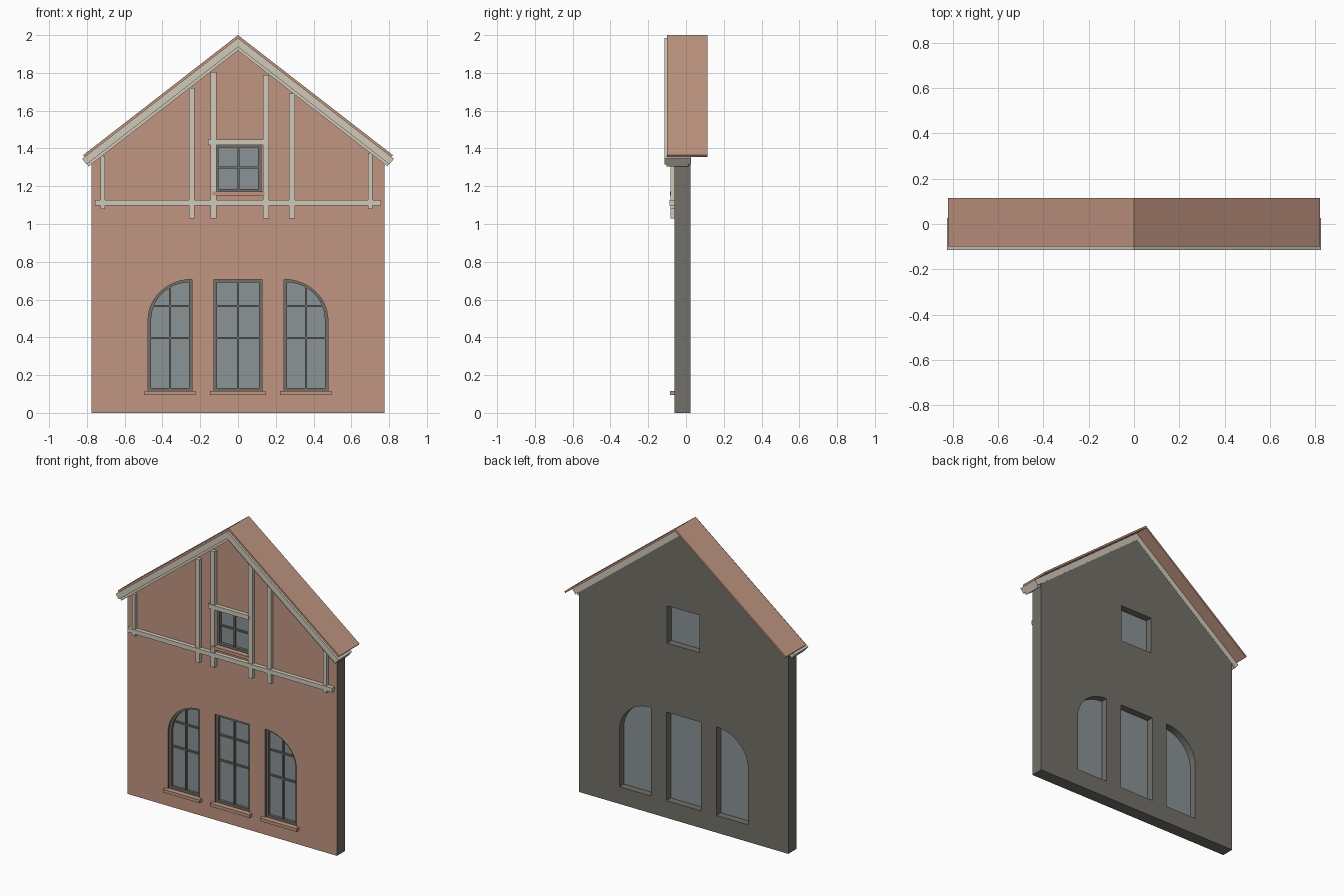
import bpy, bmesh, math
from mathutils import Matrix

cube = bpy.data.objects.get("Cube")
if cube:
    bpy.data.objects.remove(cube, do_unlink=True)


def material(name, rgb):
    m = bpy.data.materials.new(name)
    m.use_nodes = True
    m.diffuse_color = (*rgb, 1)
    m.node_tree.nodes["Principled BSDF"].inputs["Base Color"].default_value = (*rgb, 1)
    return m


SALMON = material("salmon_plaster", (0.53, 0.30, 0.22))
PALE = material("pale_timber", (0.64, 0.585, 0.49))
DARK = material("dark_grey", (0.17, 0.16, 0.14))
GLASS = material("blue_grey_glass", (0.255, 0.295, 0.307))


def plate(name, outlines, y0, y1, mat):
    """Extrude x-z outlines between two depths; inner outlines become holes."""
    curve = bpy.data.curves.new(name, "CURVE")
    curve.dimensions = "2D"
    curve.fill_mode = "BOTH"
    curve.extrude = (y1 - y0) / 2
    for pts in outlines:
        s = curve.splines.new("POLY")
        s.points.add(len(pts) - 1)
        for p, (x, z) in zip(s.points, pts):
            p.co = (x, z, 0, 1)
        s.use_cyclic_u = True
    temp = bpy.data.objects.new(name + "_outline", curve)
    bpy.context.collection.objects.link(temp)
    graph = bpy.context.evaluated_depsgraph_get()
    mesh = bpy.data.meshes.new_from_object(temp.evaluated_get(graph))
    bpy.data.objects.remove(temp, do_unlink=True)
    mesh.transform(Matrix.Translation((0, (y0 + y1) / 2, 0)) @ Matrix.Rotation(math.pi / 2, 4, "X"))
    bm = bmesh.new()
    bm.from_mesh(mesh)
    bmesh.ops.remove_doubles(bm, verts=bm.verts, dist=1e-5)
    bmesh.ops.recalc_face_normals(bm, faces=bm.faces)
    for f in bm.faces:
        f.smooth = False
        f.material_index = 0
    bm.to_mesh(mesh)
    bm.free()
    mesh.materials.clear()
    mesh.materials.append(mat)
    ob = bpy.data.objects.new(name, mesh)
    bpy.context.collection.objects.link(ob)
    return ob


def rect(x0, x1, z0, z1):
    return [(x0, z0), (x1, z0), (x1, z1), (x0, z1)]


def box(name, x0, x1, z0, z1, y0, y1, mat):
    return plate(name, [rect(x0, x1, z0, z1)], y0, y1, mat)


def opening(x0, x1, z0, z1, arch=0, inset=0):
    """Window outline; arch -1 or 1 rounds the top corner on that side."""
    x0, x1, z0, z1 = x0 + inset, x1 - inset, z0 + inset, z1 - inset
    if not arch:
        return rect(x0, x1, z0, z1)
    w, h, steps = x1 - x0, 0.215 - inset, 12
    pts = [(0, z0), (w, z0)]
    for i in range(steps + 1):
        a = math.pi / 2 * i / steps
        pts.append((w * math.cos(a), z1 - h + h * math.sin(a)))
    if arch > 0:
        return [(x0 + x, z) for x, z in pts]
    return [(x1 - x, z) for x, z in reversed(pts)]


# Window layout: x range, z range, arch side, heights of the crossbars
WINDOWS = {
    "left_window": ((0.243, 0.476, 0.115, 0.707, 1), (0.397, 0.566)),
    "middle_window": ((-0.128, 0.128, 0.115, 0.707, 0), (0.397, 0.566)),
    "right_window": ((-0.476, -0.243, 0.115, 0.707, -1), (0.397, 0.566)),
    "attic_window": ((-0.118, 0.122, 1.17, 1.42, 0), (1.3,)),
}

# Gable wall with holes; only its front is plastered
SLOPE = 0.775
HALF, APEX = 0.775, 1.937
eave = APEX - SLOPE * HALF
gable = [(-HALF, 0), (HALF, 0), (HALF, eave), (0, APEX), (-HALF, eave)]
wall = plate("gable_wall", [gable] + [opening(*w) for w, _ in WINDOWS.values()], -0.06, 0.025, DARK)
wall.data.materials.append(SALMON)
for f in wall.data.polygons:
    if f.normal.y < -0.9:
        f.material_index = 1

# Window frames, panes, glazing bars and sills
for name, (w, bars) in WINDOWS.items():
    x0, x1, z0, z1, arch = w
    plate(name + "_frame", [opening(*w), opening(*w, inset=0.016)], -0.048, -0.022, DARK)
    plate(name + "_glass", [opening(*w, inset=0.002)], -0.03, -0.02, GLASS)
    mid = (x0 + x1) / 2
    top = z1 - (0.03 if arch else 0)
    box(name + "_upright_bar", mid - 0.005, mid + 0.005, z0, top, -0.042, -0.028, DARK)
    for i, z in enumerate(bars):
        box(f"{name}_crossbar_{i + 1}", x0, x1, z - 0.005, z + 0.005, -0.041, -0.028, DARK)
    box(name + "_sill", x0 - 0.02, x1 + 0.018, z0 - 0.02, z0 + 0.001, -0.086, -0.055, SALMON)


# Roof layers following the gable, with ends square to the slope
def chevron(name, apex, half, thick, y0, y1, mat):
    a = math.atan(SLOPE)
    side = [(half, apex - SLOPE * half),
            (half - thick * math.sin(a), apex - SLOPE * half - thick * math.cos(a))]
    pts = [(0, apex)] + side + [(0, apex - thick / math.cos(a))]
    pts += [(-x, z) for x, z in reversed(side)]
    return plate(name, [pts], y0, y1, mat)


chevron("roof_covering", 2.0, 0.82, 0.012, -0.1, 0.115, SALMON)
chevron("bargeboard", 1.985, 0.825, 0.038, -0.115, 0.026, PALE)
chevron("bargeboard_trim", 1.937, 0.80, 0.015, -0.103, 0.013, PALE)

# Decorative timbers
POSTS = [(-0.717, 1.08, 1.36), (-0.244, 1.03, 1.72), (-0.13, 1.03, 1.805),
         (0.148, 1.03, 1.79), (0.286, 1.03, 1.69), (0.699, 1.08, 1.375)]
for i, (x, z0, z1) in enumerate(POSTS):
    r = 0.012 if abs(x) > 0.5 else 0.015
    box(f"timber_post_{i + 1}", x - r, x + r, z0, z1, -0.082, -0.055, PALE)
box("timber_rail", -0.757, 0.757, 1.098, 1.127, -0.087, -0.055, PALE)
box("timber_lintel", -0.16, 0.14, 1.418, 1.447, -0.087, -0.055, PALE)
